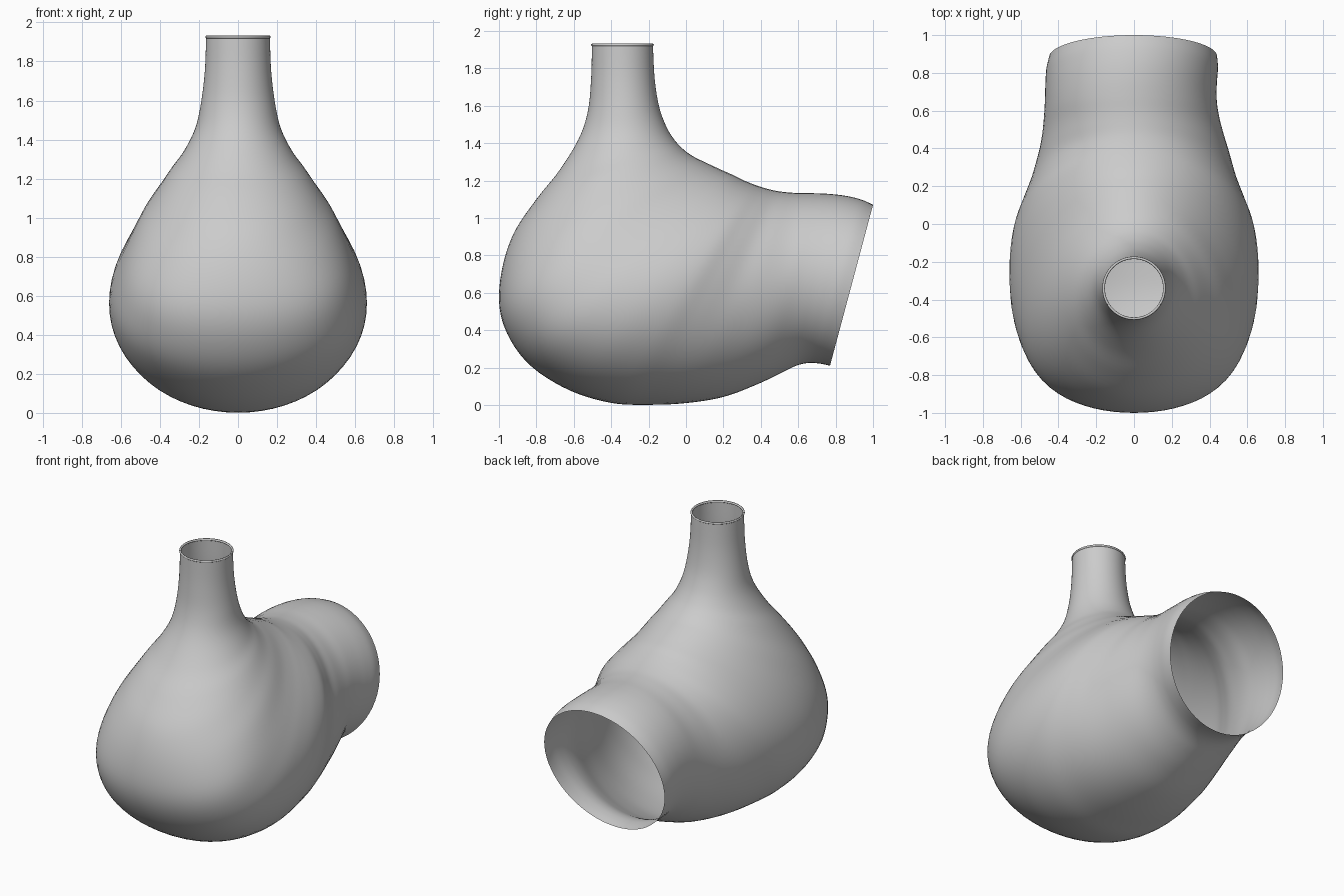
import bpy
import bmesh
import math
from mathutils import Vector

SIDES = 64          # points round each cross-section
STEPS = 5           # interpolated sections between two key sections

old = bpy.data.objects.get("Cube")
if old:
    bpy.data.objects.remove(old, do_unlink=True)


def make_material(name, colour):
    mat = bpy.data.materials.new(name)
    mat.use_nodes = True
    mat.diffuse_color = colour
    mat.node_tree.nodes["Principled BSDF"].inputs["Base Color"].default_value = colour
    return mat


grey = make_material("plain grey", (0.6, 0.6, 0.6, 1.0))

# Key sections from neck to back mouth:
# inner y, inner z, outer y, outer z, half width, egg shift towards outer side
SECTIONS = [
    (-.177, 1.933, -.503, 1.933, .163, 0),
    (-.168, 1.75, -.507, 1.75, .17, 0),
    (-.145, 1.6, -.525, 1.57, .19, 0),
    (-.106, 1.49, -.575, 1.42, .22, 0),
    (-.06, 1.415, -.68, 1.25, .28, .04),
    (-.01, 1.363, -.8, 1.1, .35, .06),
    (.04, 1.328, -.92, .92, .42, .1),
    (.09, 1.303, -.985, .72, .5, .18),
    (.15, 1.275, -.997, .52, .567, .24),
    (.2, 1.252, -.94, .35, .615, .24),
    (.25, 1.23, -.82, .2, .65, .21),
    (.3, 1.205, -.62, .077, .66, .15),
    (.36, 1.18, -.4, .011, .64, .1),
    (.42, 1.16, -.2, .001, .595, .1),
    (.48, 1.145, 0, .01, .547, .1),
    (.54, 1.137, .2, .043, .507, .05),
    (.6, 1.133, .38, .11, .478, .03),
    (.68, 1.132, .51, .172, .46, 0),
    (.77, 1.128, .59, .21, .454, 0),
    (.86, 1.117, .65, .224, .454, 0),
    (.94, 1.097, .71, .222, .454, 0),
    (1, 1.07, .77, .21, .445, 0),
]


def spline(keys, steps):
    """Smoothly interpolate rows of values through all keys."""
    rows = []
    last = len(keys) - 1
    for i in range(last):
        a, b = keys[max(i - 1, 0)], keys[i]
        c, d = keys[i + 1], keys[min(i + 2, last)]
        for s in range(steps):
            t = s / steps
            rows.append([
                q + t * ((r - p) + t * ((2 * p - 5 * q + 4 * r - e)
                         + t * (3 * (q - r) + e - p))) / 2
                for p, q, r, e in zip(a, b, c, d)
            ])
    rows.append(list(keys[last]))
    return rows


def sideways_lean(y):
    """The throat of the back mouth leans a little to the right."""
    t = min(max((y - .35) / .65, 0), 1)
    return -.017 * math.sin(math.pi * t) ** 2


def section_ring(bm, row):
    """Egg-shaped ring lying in the plane of the x axis and the inner-outer line."""
    inner = Vector((0, row[0], row[1]))
    outer = Vector((0, row[2], row[3]))
    centre = (inner + outer) / 2
    axis = (outer - inner) / 2
    ring = []
    for k in range(SIDES):
        angle = math.tau * k / SIDES
        along = math.cos(angle) + row[5] * math.sin(angle) ** 2
        point = centre + axis * along
        point.x = row[4] * math.sin(angle) + sideways_lean(point.y)
        ring.append(bm.verts.new(point))
    return ring


def finish(obj):
    obj.data.materials.append(grey)
    bpy.ops.object.select_all(action="DESELECT")
    obj.select_set(True)
    bpy.context.view_layer.objects.active = obj
    bpy.ops.object.shade_smooth_by_angle(angle=math.radians(60))


# Open bulb with a narrow neck and a wide back mouth
bm = bmesh.new()
rings = [section_ring(bm, row) for row in spline(SECTIONS, STEPS)]
for first, second in zip(rings, rings[1:]):
    for k in range(SIDES):
        n = (k + 1) % SIDES
        bm.faces.new((first[k], first[n], second[n], second[k]))
bm.normal_update()
# Face the surface outwards, judged on the neck
bm.faces.ensure_lookup_table()
neck_centre = sum((v.co for v in rings[0]), Vector()) / SIDES
face = bm.faces[0]
if face.normal.dot(face.calc_center_median() - neck_centre) < 0:
    bmesh.ops.reverse_faces(bm, faces=bm.faces[:])
mesh = bpy.data.meshes.new("flask_body")
bm.to_mesh(mesh)
bm.free()
body = bpy.data.objects.new("flask_body", mesh)
bpy.context.collection.objects.link(body)
finish(body)

# Rolled lip round the neck
bpy.ops.mesh.primitive_torus_add(
    major_segments=SIDES, minor_segments=10, major_radius=.161,
    minor_radius=.007, location=(0, -.34, 1.925))
lip = bpy.context.object
lip.name = "neck_lip"
finish(lip)
